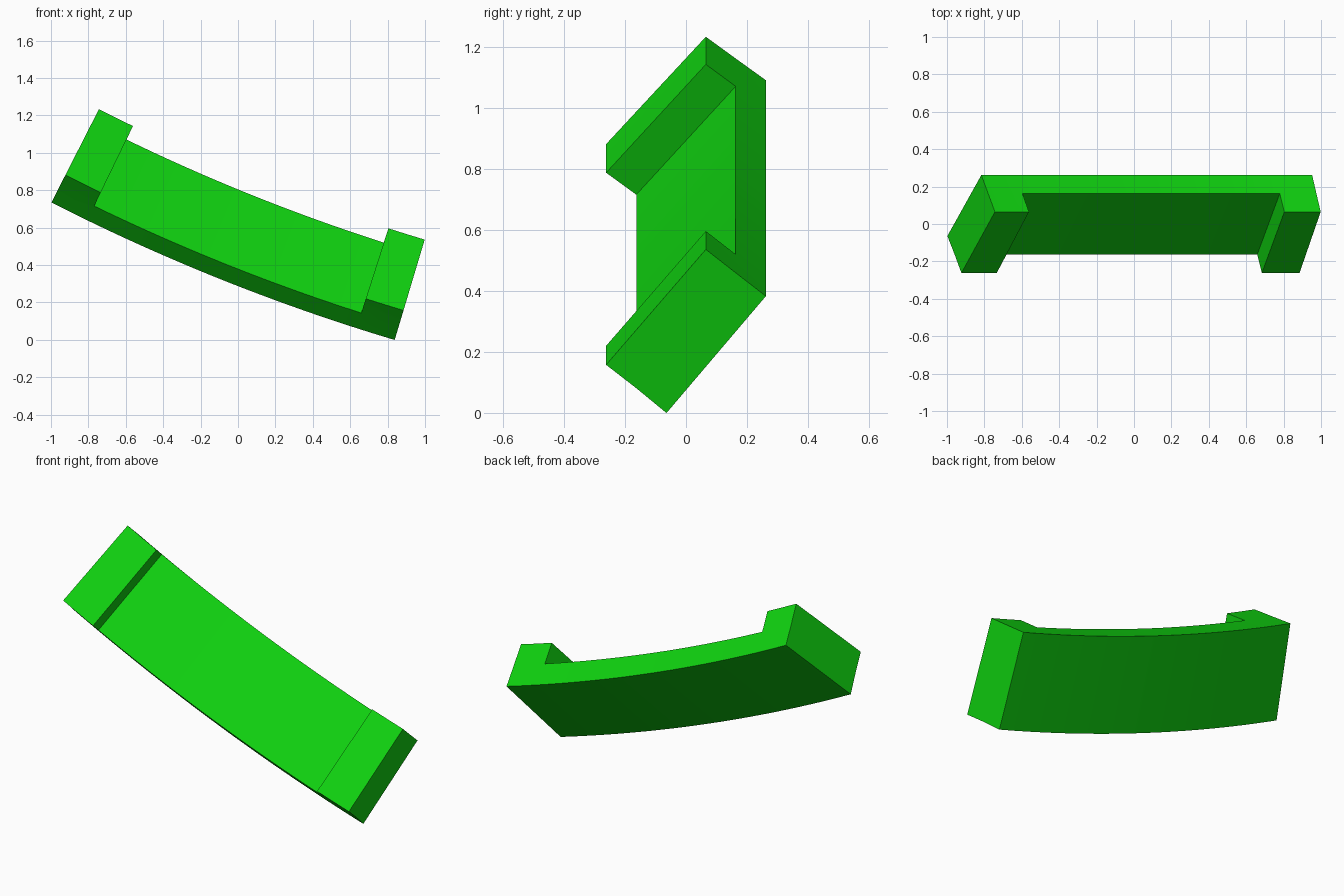
import bpy
import bmesh
import math

cube = bpy.data.objects.get("Cube")
if cube:
    bpy.data.objects.remove(cube, do_unlink=True)

# Flat green
green = bpy.data.materials.new("bright green")
green.use_nodes = True
colour = (0.005, 0.65, 0.005, 1.0)
green.diffuse_color = colour
bsdf = next(n for n in green.node_tree.nodes if n.type == 'BSDF_PRINCIPLED')
bsdf.inputs["Base Color"].default_value = colour

# The bracket sweeps around an axis parallel to y
CENTRE_X, CENTRE_Z = 3.978, 10.50

# Tilted rectangular profile as (radius, y); floor points lie halfway in depth
FRONT_TOP, FLOOR_TOP, BACK_TOP, BACK_LOW, FLOOR_LOW, FRONT_LOW = range(6)
PROFILE = [(10.40, 0.065), (10.48, 0.163), (10.56, 0.262),
           (10.96, -0.064), (10.875, -0.163), (10.795, -0.262)]

# Sweep angles: end tab, long recess, end tab
LEFT, LEFT_TAB, RIGHT_TAB, RIGHT = 27.0, 25.88, 17.77, 16.65
TAB_STEPS, RECESS_STEPS = 2, 20


def spread(a, b, n):
    return [a + (b - a) * i / n for i in range(n)]


angles = (spread(LEFT, LEFT_TAB, TAB_STEPS)
          + spread(LEFT_TAB, RIGHT_TAB, RECESS_STEPS)
          + spread(RIGHT_TAB, RIGHT, TAB_STEPS) + [RIGHT])
recess = range(TAB_STEPS, TAB_STEPS + RECESS_STEPS)

bm = bmesh.new()
rings = []
for deg in angles:
    a = math.radians(deg)
    rings.append([bm.verts.new((CENTRE_X - r * math.sin(a), y,
                                CENTRE_Z - r * math.cos(a)))
                  for r, y in PROFILE])


def strip(i, p, q):
    bm.faces.new((rings[i][p], rings[i][q], rings[i + 1][q], rings[i + 1][p]))


# Curved slab everywhere, with the raised tabs outside the recess
for i in range(len(angles) - 1):
    strip(i, FLOOR_TOP, BACK_TOP)
    strip(i, BACK_TOP, BACK_LOW)
    strip(i, BACK_LOW, FLOOR_LOW)
    if i in recess:
        strip(i, FLOOR_LOW, FLOOR_TOP)
    else:
        strip(i, FLOOR_LOW, FRONT_LOW)
        strip(i, FRONT_LOW, FRONT_TOP)
        strip(i, FRONT_TOP, FLOOR_TOP)

# End caps and the inner walls of the tabs
for i in (0, -1):
    bm.faces.new(rings[i])
for i in (recess.start, recess.stop):
    bm.faces.new([rings[i][p] for p in (FRONT_TOP, FLOOR_TOP, FLOOR_LOW, FRONT_LOW)])

# Drop unused front points along the recess
bmesh.ops.delete(bm, geom=[v for v in bm.verts if not v.link_faces], context='VERTS')
bmesh.ops.recalc_face_normals(bm, faces=bm.faces)

mesh = bpy.data.meshes.new("curved_bracket")
bm.to_mesh(mesh)
bm.free()
mesh.materials.append(green)
bracket = bpy.data.objects.new("curved_bracket", mesh)
bpy.context.collection.objects.link(bracket)

# Smooth along the curve, sharp at the corners
bpy.ops.object.select_all(action='DESELECT')
bracket.select_set(True)
bpy.context.view_layer.objects.active = bracket
bpy.ops.object.shade_smooth_by_angle(angle=math.radians(30))
